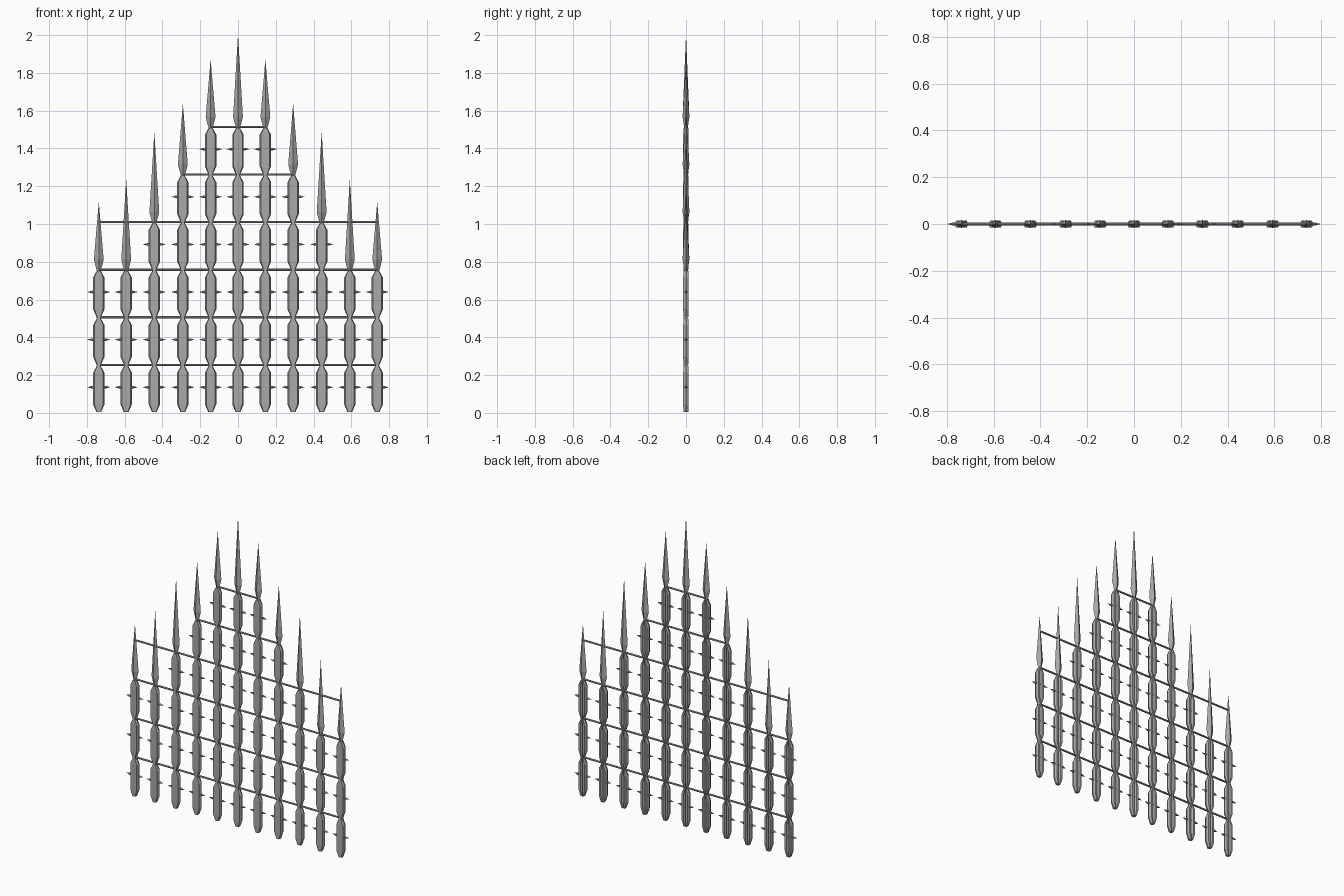
import bpy, bmesh, math
from mathutils import Matrix

old = bpy.data.objects.get("Cube")
if old:
    bpy.data.objects.remove(old, do_unlink=True)

iron = bpy.data.materials.new("grey_iron")
iron.use_nodes = True
iron.diffuse_color = (0.4, 0.4, 0.4, 1)
iron.node_tree.nodes["Principled BSDF"].inputs["Base Color"].default_value = (0.4, 0.4, 0.4, 1)

# Cross-sections as (x, y): flat front with grooved back, and a diamond
BAR = [(-.03, 0), (-.023, -.015), (.023, -.015), (.03, 0),
       (.022, .014), (.008, .014), (0, .003), (-.008, .014), (-.022, .014)]
DIAMOND = [(-.026, 0), (0, -.018), (.026, 0), (0, .018)]
ROUND = [(math.cos(i * math.pi / 4), math.sin(i * math.pi / 4)) for i in range(8)]


def loft(name, section, rings, matrix=None):
    """Skin a section along z; each ring is (z, x scale, y scale)."""
    bm = bmesh.new()
    loops = [[bm.verts.new((x * sx, y * sy, z)) for x, y in section] for z, sx, sy in rings]
    n = len(section)
    for a, b in zip(loops, loops[1:]):
        for i in range(n):
            j = (i + 1) % n
            bm.faces.new((a[i], a[j], b[j], b[i]))
    bm.faces.new(loops[0][::-1])
    bm.faces.new(loops[-1])
    if matrix:
        bm.transform(matrix)
    bmesh.ops.recalc_face_normals(bm, faces=bm.faces)
    mesh = bpy.data.meshes.new(name)
    bm.to_mesh(mesh)
    bm.free()
    mesh.materials.append(iron)
    obj = bpy.data.objects.new(name, mesh)
    bpy.context.collection.objects.link(obj)
    return obj


STEP = 0.252
ALONG_X = Matrix.Rotation(math.pi / 2, 4, 'Y')

# Upright bars: (x, number of segments, tip height), mirrored about the middle
bars = [(0, 6, 2.0), (.145, 6, 1.87), (.292, 5, 1.635),
        (.443, 4, 1.485), (.592, 3, 1.235), (.737, 3, 1.115)]
for x, count, top in bars:
    for side in ((1, -1) if x else (1,)):
        rings = []
        for k in range(count):
            z = k * STEP
            rings += [(z + .004, .4, .85), (z + .045, 1, 1),
                      (z + .213, 1, 1), (z + STEP - .004, .35, .85)]
        loft("bar", BAR, rings).location.x = side * x

        # Spearhead on top
        base = count * STEP
        loft("spearhead", DIAMOND, [(base - .005, .4, .5), (base + .055, 1, 1),
                                    (top, .01, .01)]).location.x = side * x

        # Thorns through the middle of each segment
        for k in range(count):
            thorn = loft("thorn", ROUND, [(-.06, .0005, .0005), (-.035, .007, .007),
                                          (.035, .007, .007), (.06, .0005, .0005)], ALONG_X)
            thorn.location = (side * x, 0, k * STEP + .136)

# Horizontal rods through the necks
for k, half in enumerate((.737, .737, .737, .737, .292, .145), 1):
    rod = loft("cross_rod", ROUND, [(-half, .006, .006), (half, .006, .006)], ALONG_X)
    rod.location.z = k * STEP + .002
